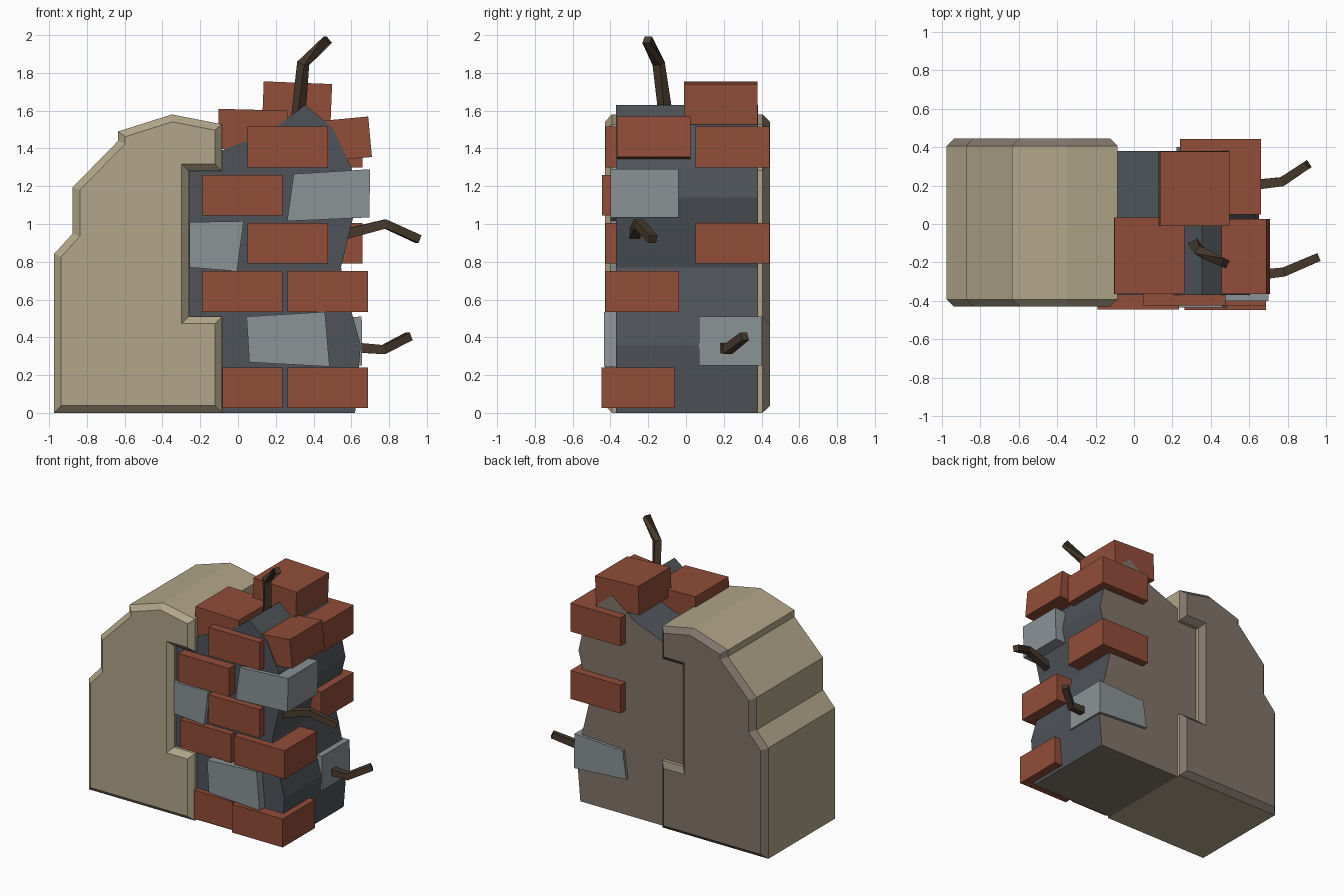
import bpy, bmesh, math
from mathutils import Vector, Matrix

if "Cube" in bpy.data.objects:
    bpy.data.objects.remove(bpy.data.objects["Cube"])


def material(name, hex_code):
    def lin(c):
        return c / 12.92 if c <= 0.04045 else ((c + 0.055) / 1.055) ** 2.4
    m = bpy.data.materials.new(name)
    rgb = [lin(int(hex_code[i:i + 2], 16) / 255) for i in (0, 2, 4)]
    m.diffuse_color = (*rgb, 1)
    m.use_nodes = True
    m.node_tree.nodes["Principled BSDF"].inputs["Base Color"].default_value = m.diffuse_color
    return m


PLASTER = material("tan plaster", "B2A68A")
BACKING = material("brown backing", "81756A")
MORTAR = material("dark mortar", "4F5459")
BRICK = material("red brick", "914D39")
STONE = material("grey stone", "8B9396")
ROOT = material("dark root", "4A3B2E")


def finish(name, bm, *mats):
    bmesh.ops.recalc_face_normals(bm, faces=bm.faces)
    me = bpy.data.meshes.new(name)
    bm.to_mesh(me)
    bm.free()
    for m in mats:
        me.materials.append(m)
    ob = bpy.data.objects.new(name, me)
    bpy.context.collection.objects.link(ob)
    return ob


def loft(rings):
    """Skin a list of closed point rings and cap both ends."""
    bm = bmesh.new()
    vs = [[bm.verts.new(p) for p in r] for r in rings]
    n = len(vs[0])
    for a, b in zip(vs, vs[1:]):
        for i in range(n):
            j = (i + 1) % n
            bm.faces.new((a[i], a[j], b[j], b[i]))
    bm.faces.new(vs[0])
    bm.faces.new(vs[-1])
    bmesh.ops.recalc_face_normals(bm, faces=bm.faces)
    bm.normal_update()
    return bm


def inset(poly, d):
    """Mitred inset of a clockwise polygon."""
    pts = [Vector(p) for p in poly]
    out = []
    for i, p in enumerate(pts):
        e1 = (p - pts[i - 1]).normalized()
        e2 = (pts[(i + 1) % len(pts)] - p).normalized()
        n1, n2 = Vector((e1.y, -e1.x)), Vector((e2.y, -e2.x))
        out.append(p + (n1 + n2) * (d / (1 + n1.dot(n2))))
    return out


def ring(poly, y):
    return [(p[0], y, p[1]) for p in poly]


# Plaster slab with bevelled front and back rims
outline = [(-.975, 0), (-.975, .84), (-.875, .95), (-.875, 1.195), (-.635, 1.44),
           (-.635, 1.49), (-.35, 1.58), (-.085, 1.528), (-.085, 1.28), (-.26, 1.28),
           (-.26, .51), (-.085, .51), (-.085, 0)]
rim = inset(outline, .038)
bm = loft([ring(rim, -.43), ring(outline, -.392), ring(outline, .405), ring(rim, .445)])
for f in bm.faces:
    f.material_index = 1 if f.normal.y > .1 else 0
finish("plaster_slab", bm, PLASTER, BACKING)

# Broken mortar core, keyed into the plaster notch
core = [(-.085, 0), (-.085, .51), (-.26, .51), (-.26, 1.28), (-.085, 1.28), (-.085, 1.39),
        (.17, 1.49), (.355, 1.63), (.5, 1.51), (.6, 1.3), (.635, 1.14), (.545, .77),
        (.605, .52), (.65, .36), (.62, 0)]
bm = loft([ring(core, -.37), ring(core, .38)])
for f in bm.faces:
    f.material_index = 1 if f.normal.y > .5 or f.normal.z < -.9 else 0
finish("mortar_core", bm, MORTAR, BACKING)


def brick(name, x0, x1, y0, y1, z0, z1, tilt=0):
    bm = bmesh.new()
    bmesh.ops.create_cube(bm, size=1)
    bm.transform(Matrix.Translation(((x0 + x1) / 2, (y0 + y1) / 2, (z0 + z1) / 2))
                 @ Matrix.Rotation(math.radians(tilt), 4, 'Y')
                 @ Matrix.Diagonal((x1 - x0, y1 - y0, z1 - z0, 1)))
    finish(name, bm, BRICK)


# Thin bricks bonded on the front face
for i, (x0, x1, y0, z0) in enumerate([
        (-.083, .235, -.41, .025), (-.19, .235, -.42, .535), (.05, .477, -.425, .79),
        (-.19, .235, -.445, 1.045), (.05, .477, -.425, 1.3)]):
    brick(f"front_brick_{i + 1}", x0, x1, y0, -.3, z0, z0 + .215)

# Full bricks around the right-hand corners
for i, (x0, x1, y0, y1, z0) in enumerate([
        (.262, .688, -.447, -.06, .025), (.262, .688, -.425, -.037, .535),
        (.24, .66, .05, .443, .79), (.24, .66, .05, .443, 1.3)]):
    brick(f"corner_brick_{i + 1}", x0, x1, y0, y1, z0, z0 + .215)

# Loose bricks tilted on top
brick("top_right_brick", .28, .70, -.365, .025, 1.335, 1.55, -5.3)
brick("top_left_brick", -.105, .26, -.365, .033, 1.392, 1.605, 1.5)
brick("top_back_brick", .132, .494, -.01, .378, 1.533, 1.748, 2.3)


# Irregular grey stones: a front quad pushed back in y
def stone(name, quad, y0, y1):
    finish(name, loft([ring(quad, y0), ring(quad, y1)]), STONE)


stone("front_stone", [(.045, .51), (.46, .535), (.485, .245), (.06, .268)], -.435, -.3)
stone("notch_stone", [(-.258, 1.01), (.03, 1.015), (-.005, .75), (-.258, .77)], -.4, -.3)
stone("corner_stone", [(.295, 1.265), (.70, 1.29), (.695, 1.035), (.26, 1.015)], -.4, -.04)
stone("rear_stone", [(.25, .49), (.655, .51), (.657, .25), (.22, .28)], .07, .402)


# Square-section bent roots
def root(name, pts, radii):
    pts = [Vector(p) for p in pts]
    rings = []
    for i, p in enumerate(pts):
        a, b = pts[max(i - 1, 0)], pts[min(i + 1, len(pts) - 1)]
        q = (b - a).to_track_quat('X', 'Y' if abs((b - a).normalized().z) > .7 else 'Z')
        r = radii[i]
        rings.append([p + q @ Vector((0, sy * r, sz * r))
                      for sy, sz in ((-1, -1), (1, -1), (1, 1), (-1, 1))])
    finish(name, loft(rings), ROOT)


root("top_root", [(.315, -.1, 1.52), (.345, -.145, 1.85), (.475, -.205, 1.975)],
     (.028, .024, .022))
root("upper_side_root", [(.5, -.28, .93), (.78, -.25, 1.0), (.955, -.175, .92)],
     (.028, .024, .022))
root("lower_side_root", [(.5, .19, .355), (.77, .22, .335), (.905, .31, .405)],
     (.028, .024, .022))
